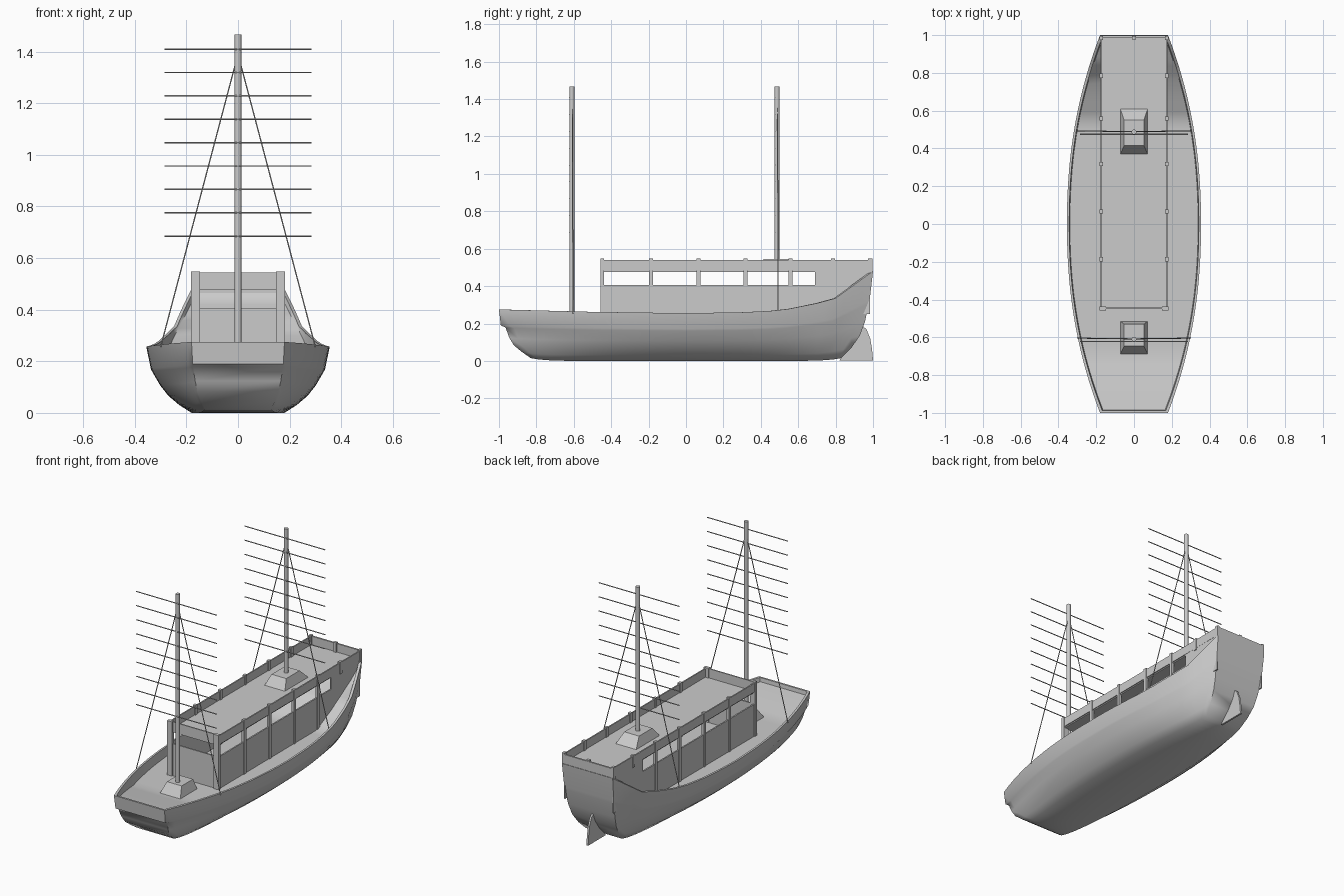
import bpy, bmesh, math
from mathutils import Vector

if "Cube" in bpy.data.objects:
    bpy.data.objects.remove(bpy.data.objects["Cube"])


def interp(table, v):
    """Piecewise-linear lookup in a list of (position, value)."""
    if v <= table[0][0]:
        return table[0][1]
    for (a, fa), (b, fb) in zip(table, table[1:]):
        if v <= b:
            return fa + (fb - fa) * (v - a) / (b - a)
    return table[-1][1]


def make(name, verts, faces, smooth=None):
    me = bpy.data.meshes.new(name)
    me.from_pydata(verts, [], faces)
    bm = bmesh.new()
    bm.from_mesh(me)
    bmesh.ops.recalc_face_normals(bm, faces=bm.faces)
    bm.to_mesh(me)
    bm.free()
    ob = bpy.data.objects.new(name, me)
    bpy.context.collection.objects.link(ob)
    if smooth:
        me.shade_smooth()
        me.set_sharp_from_angle(angle=math.radians(smooth))
    return ob


BOX_FACES = [(0, 1, 2, 3), (4, 5, 6, 7), (0, 1, 5, 4), (1, 2, 6, 5), (2, 3, 7, 6), (3, 0, 4, 7)]


def frustum(name, low, high, z0, z1):
    """Block between two rectangles given as (x0, x1, y0, y1)."""
    vs = []
    for (x0, x1, y0, y1), z in ((low, z0), (high, z1)):
        vs += [(x0, y0, z), (x1, y0, z), (x1, y1, z), (x0, y1, z)]
    return make(name, vs, BOX_FACES)


def box(name, x0, x1, y0, y1, z0, z1):
    return frustum(name, (x0, x1, y0, y1), (x0, x1, y0, y1), z0, z1)


def rod(name, a, b, r, sides=6, smooth=None):
    a, b = Vector(a), Vector(b)
    q = (b - a).to_track_quat('Z', 'Y')
    ring = [q @ Vector((r * math.cos(t), r * math.sin(t), 0))
            for t in (2 * math.pi * i / sides for i in range(sides))]
    vs = [a + p for p in ring] + [b + p for p in ring]
    fs = [(i, (i + 1) % sides, sides + (i + 1) % sides, sides + i) for i in range(sides)]
    fs += [tuple(range(sides)), tuple(range(sides, 2 * sides))]
    return make(name, vs, fs, smooth)


# Hull: rings lofted from bow to stern, with bulwark rim and inset deck
SHEER = [(-1, .275), (-.5, .262), (0, .255), (.3, .26), (.45, .267), (.55, .278),
         (.7, .308), (.8, .335), (1, .48)]
DECK = [(-1, .25), (-.9, .235), (-.7, .2), (.55, .2), (.7, .27), (.9, .385), (1, .455)]
# level fraction, midship half width, bow y, stern y
LEVELS = [(1, .355, -1, 1), (.67, .338, -.99, .982), (.63, .333, -.965, .978),
          (.42, .302, -.945, .957), (.26, .27, -.92, .93), (.12, .228, -.875, .885),
          (0, .18, -.83, .83)]


def ring(s):
    e = 1 - abs(s) ** 2.2
    sheer = interp(SHEER, s)
    top = .18 + e * .175
    side = [(top - .016, s * .985, interp(DECK, s)), (top - .012, s * .988, sheer)]
    for f, mid, bow, stern in LEVELS:
        end = .18 * math.sqrt(mid / .355)
        x = end + e * (mid - end)
        y = -s * bow if s < 0 else s * stern
        side.append((x, y, sheer * f + .015 * abs(s) ** 12 * (1 - f)))
    return side + [(-x, y, z) for x, y, z in reversed(side)]


COUNT = 41
rings = [ring(-1 + i * .05) for i in range(COUNT)]
n = len(rings[0])
faces = [(i * n + k, i * n + (k + 1) % n, (i + 1) * n + (k + 1) % n, (i + 1) * n + k)
         for i in range(COUNT - 1) for k in range(n)]
for base in (0, (COUNT - 1) * n):
    faces += [(base + k, base + k + 1, base + n - 2 - k, base + n - 1 - k)
              for k in range(n // 2 - 1)]
make("hull", [v for r in rings for v in r], faces, 60)

# Rudder
prof = [(.82, .002), (.90, .12), (.945, .185), (.965, .17), (.985, .12), (.995, .06), (1, .002)]
m = len(prof)
make("rudder", [(x, y, z) for x in (-.006, .006) for y, z in prof],
     [tuple(range(m)), tuple(range(m, 2 * m))] +
     [(i, (i + 1) % m, m + (i + 1) % m, m + i) for i in range(m)])

# Deckhouse: walls, open window band, roof and rails
for side, s in (("right", 1), ("left", -1)):
    def strip(name, xa, xb, *rest):
        box(side + "_" + name, min(s * xa, s * xb), max(s * xa, s * xb), *rest)
    strip("wall", .168, .177, -.445, .69, .195, .405)
    strip("aft_wall", .168, .177, .69, .985, .25, .485)
    strip("roof_rail", .17, .178, -.45, .995, .483, .54)
    strip("front_post", .147, .182, -.458, -.438, .195, .548)
    for i, y in enumerate((-.187, .067, .318, .558, .785, .985)):
        strip(f"post_{i}", .165, .182, y - .011, y + .011, .195 if y < .7 else .47, .548)
box("front_wall", -.17, .17, -.45, -.441, .195, .405)
box("front_rail", -.17, .17, -.45, -.442, .483, .545)
box("stern_rail", -.178, .178, .986, .997, .465, .54)
box("stern_post", -.01, .01, .978, .996, .48, .548)
box("roof", -.172, .172, -.446, .99, .476, .486)

# Masts with steps, sail battens and shrouds
for name, y, z in (("fore", -.61, .2), ("main", .487, .485)):
    rod(name + "_mast", (0, y, z), (0, y, 1.467), .0135, 10, 40)
    for i in range(9):
        zb = .685 + i * .0906
        rod(f"{name}_batten_{i}", (-.285, y - .012, zb), (.285, y - .012, zb), .003)
    for s in (-1, 1):
        rod(f"{name}_shroud_{'right' if s > 0 else 'left'}",
            (s * .008, y + .002, 1.36), (s * .3, y + .006, .255), .0028)
frustum("fore_mast_step", (-.073, .073, -.69, -.515), (-.052, .052, -.645, -.53), .196, .262)
frustum("main_mast_step", (-.073, .073, .37, .61), (-.052, .052, .415, .55), .484, .545)
